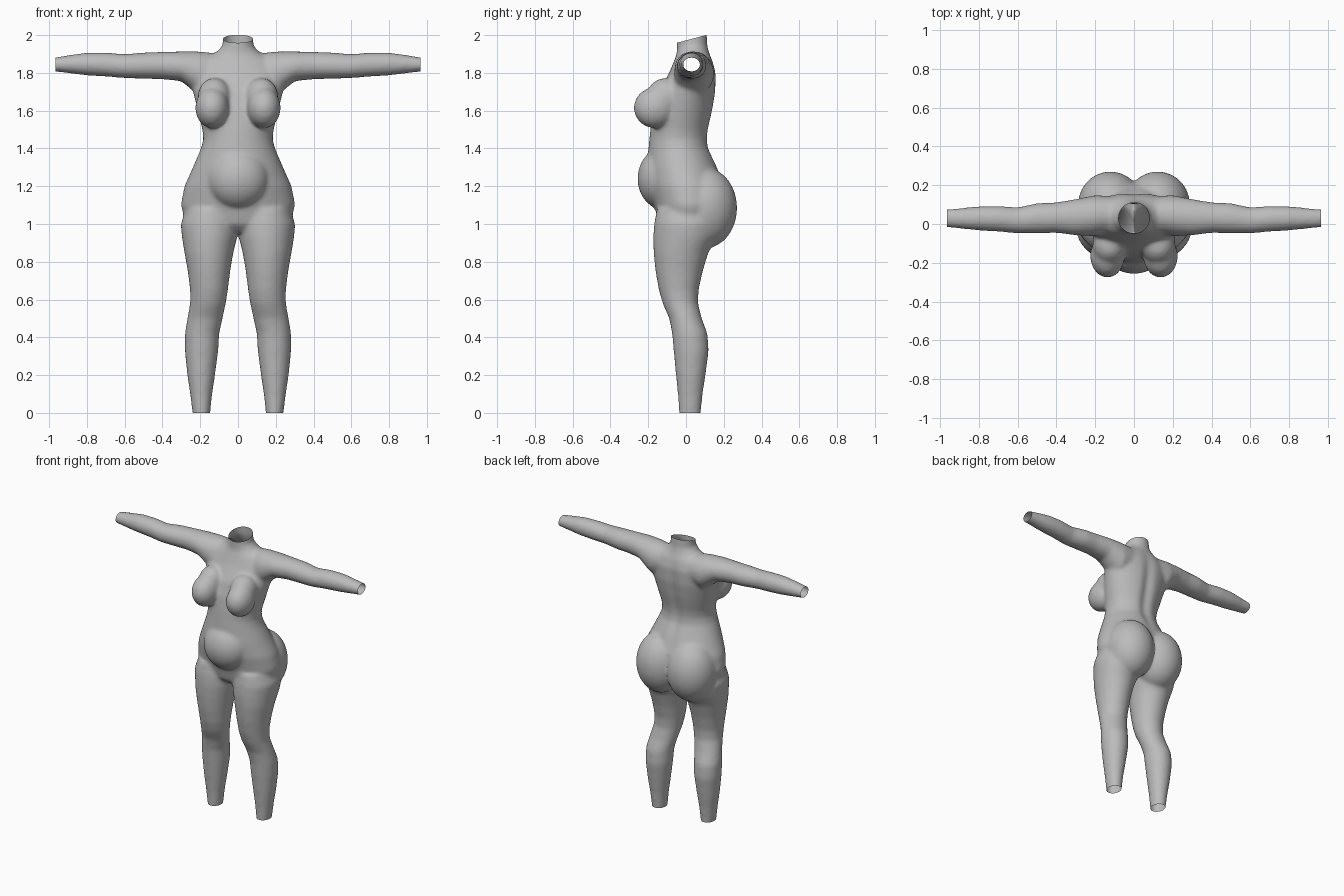
import bpy
import bmesh
import math
from mathutils import Matrix, Vector

cube = bpy.data.objects.get("Cube")
if cube:
    bpy.data.objects.remove(cube, do_unlink=True)

SEGMENTS = 40
VOXEL = 0.01
bm = bmesh.new()


def loft(rows, axis, side=1):
    """Closed tube through ellipses; each row is position, then two min/max pairs."""
    rings = []
    for pos, a_min, a_max, b_min, b_max in rows:
        ring = []
        for i in range(SEGMENTS):
            angle = math.tau * i / SEGMENTS
            a = (a_min + a_max) / 2 + (a_max - a_min) / 2 * math.cos(angle)
            b = (b_min + b_max) / 2 + (b_max - b_min) / 2 * math.sin(angle)
            co = Vector((a, b, pos)) if axis == "z" else Vector((pos, a, b))
            co.x *= side
            ring.append(bm.verts.new(co))
        rings.append(ring)
    for low, high in zip(rings, rings[1:]):
        for i in range(SEGMENTS):
            j = (i + 1) % SEGMENTS
            bm.faces.new((low[i], low[j], high[j], high[i]))
    bm.faces.new(rings[0])
    bm.faces.new(rings[-1])


def ellipsoid(center, radii):
    matrix = Matrix.Translation(center) @ Matrix.Diagonal((*radii, 1))
    bmesh.ops.create_uvsphere(bm, u_segments=SEGMENTS, v_segments=24,
                              radius=1, matrix=matrix)


# Torso and neck: height, half width, front, back
torso = [
    (.96, .10, -.10, .10), (1.0, .27, -.14, .16), (1.1, .30, -.165, .20),
    (1.2, .28, -.19, .20), (1.3, .235, -.20, .165), (1.4, .192, -.195, .12),
    (1.45, .18, -.19, .115), (1.5, .185, -.185, .12), (1.6, .21, -.17, .142),
    (1.7, .235, -.14, .157), (1.8, .25, -.085, .157), (1.86, .20, -.06, .14),
    (1.9, .12, -.045, .12), (1.94, .08, -.045, .11), (2.06, .07, -.045, .105),
]
loft([(z, -w, w, front, back) for z, w, front, back in torso], "z")

# Legs: height, inner, outer, front, back
leg = [
    (1.08, .02, .27, -.15, .15), (1.0, .0, .30, -.165, .17),
    (.93, .008, .293, -.17, .16), (.85, .028, .28, -.168, .115),
    (.75, .045, .262, -.158, .085), (.65, .057, .25, -.14, .063),
    (.58, .068, .25, -.12, .06), (.5, .085, .265, -.085, .08),
    (.42, .103, .278, -.07, .11), (.33, .108, .278, -.062, .117),
    (.2, .125, .265, -.05, .10), (.1, .14, .25, -.04, .085),
    (-.06, .157, .23, -.03, .07),
]

# Arms: distance out, front, back, bottom, top
arm = [
    (.12, -.04, .14, 1.70, 1.90), (.2, -.06, .145, 1.68, 1.91),
    (.3, -.055, .125, 1.76, 1.91), (.4, -.042, .108, 1.77, 1.908),
    (.5, -.045, .104, 1.772, 1.904), (.6, -.045, .082, 1.776, 1.896),
    (.7, -.036, .09, 1.784, 1.904), (.8, -.03, .088, 1.79, 1.904),
    (.9, -.02, .078, 1.802, 1.89), (1.03, -.008, .066, 1.818, 1.868),
]

for side in (1, -1):
    loft(leg, "z", side)
    loft(arm, "x", side)
    # Bust and its upper slope
    ellipsoid((side * .137, -.165, 1.615), (.085, .108, .105))
    ellipsoid((side * .125, -.11, 1.67), (.085, .095, .10))
    # Seat
    ellipsoid((side * .122, .10, 1.085), (.163, .167, .21))

# Belly
ellipsoid((0, -.12, 1.24), (.16, .133, .16))

bmesh.ops.recalc_face_normals(bm, faces=bm.faces)
mesh = bpy.data.meshes.new("body")
bm.to_mesh(mesh)
bm.free()
body = bpy.data.objects.new("body", mesh)
bpy.context.collection.objects.link(body)

# Fuse the parts into one skin and soften the joins
remesh = body.modifiers.new("fuse", "REMESH")
remesh.mode = "VOXEL"
remesh.voxel_size = VOXEL
soften = body.modifiers.new("soften", "SMOOTH")
soften.factor = 0.5
soften.iterations = 20
graph = bpy.context.evaluated_depsgraph_get()
skin = bpy.data.meshes.new_from_object(body.evaluated_get(graph))
body.modifiers.clear()
body.data = skin
bpy.data.meshes.remove(mesh)
skin.name = "body"

bm = bmesh.new()
bm.from_mesh(skin)
bm.normal_update()

# Restore thickness lost to softening, then press in the spine groove
for v in bm.verts:
    v.co += v.normal * 0.004
    if v.co.y > 0.05 and 1.2 < v.co.z < 1.9:
        fade = math.sin(math.pi * (v.co.z - 1.2) / 0.7)
        v.co.y -= 0.018 * fade * math.exp(-(v.co.x / 0.04) ** 2)

# Open ends at the ankles, wrists and slanted neck
cuts = [
    ((0, 0, 0), (0, 0, -1)),
    ((.965, 0, 0), (1, 0, 0)),
    ((-.965, 0, 0), (-1, 0, 0)),
    ((0, .105, 2), (0, -.04, .15)),
]
for point, normal in cuts:
    bmesh.ops.bisect_plane(
        bm, geom=bm.verts[:] + bm.edges[:] + bm.faces[:],
        plane_co=point, plane_no=Vector(normal).normalized(), clear_outer=True)
bm.to_mesh(skin)
bm.free()
skin.shade_smooth()

# Plain grey skin
grey = bpy.data.materials.new("plain grey")
grey.use_nodes = True
color = (.5, .5, .5, 1)
grey.diffuse_color = color
grey.node_tree.nodes["Principled BSDF"].inputs["Base Color"].default_value = color
skin.materials.clear()
skin.materials.append(grey)
